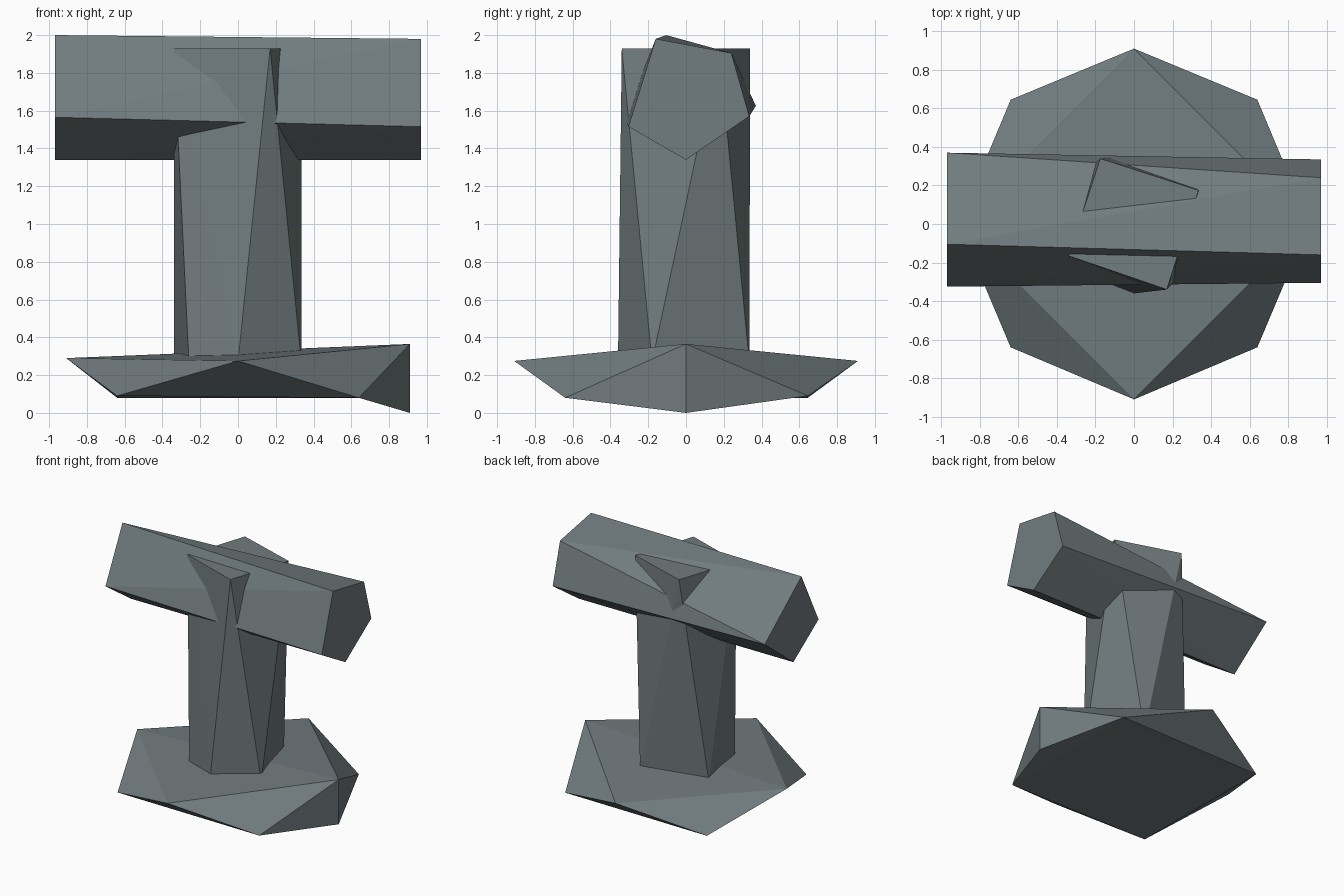
import bpy, bmesh

if "Cube" in bpy.data.objects:
    bpy.data.objects.remove(bpy.data.objects["Cube"])

# Dark slate colour shared by all parts
slate = bpy.data.materials.new("slate")
slate.diffuse_color = (0.165, 0.2, 0.21, 1)
slate.use_nodes = True
slate.node_tree.nodes["Principled BSDF"].inputs["Base Color"].default_value = slate.diffuse_color


def finish(bm, name):
    bmesh.ops.recalc_face_normals(bm, faces=bm.faces)
    mesh = bpy.data.meshes.new(name)
    bm.to_mesh(mesh)
    bm.free()
    mesh.materials.append(slate)
    obj = bpy.data.objects.new(name, mesh)
    bpy.context.collection.objects.link(obj)
    return obj


def faceted_block(name, points):
    bm = bmesh.new()
    for p in points:
        bm.verts.new(p)
    bmesh.ops.convex_hull(bm, input=bm.verts)
    bmesh.ops.dissolve_limit(bm, angle_limit=0.01, verts=bm.verts, edges=bm.edges)
    return finish(bm, name)


# Base: four raised corners on the axes, four low corners on the diagonals
bm = bmesh.new()
top = [bm.verts.new(p) for p in
       [(0.91, 0, 0.365), (0, 0.91, 0.275), (-0.91, 0, 0.29), (0, -0.91, 0.275)]]
low = [bm.verts.new(p) for p in
       [(0.64, 0.645, 0.09), (-0.64, 0.645, 0.08), (-0.64, -0.64, 0.09), (0.64, -0.64, 0.08)]]
toe = bm.verts.new((0.91, 0, 0))
for i in range(4):
    bm.faces.new((top[i], low[i], top[(i + 1) % 4]))
    if i:
        bm.faces.new((low[i - 1], low[i], top[i]))
# Toe under the right corner
bm.faces.new((low[3], toe, top[0]))
bm.faces.new((toe, low[0], top[0]))
bm.faces.new((low[0], toe, low[3]))
# Underside and ridged top
bm.faces.new((low[0], low[3], low[1]))
bm.faces.new((low[1], low[3], low[2]))
bm.faces.new((top[0], top[1], top[2]))
bm.faces.new((top[0], top[2], top[3]))
finish(bm, "base")

# Post: five-sided foot twisting to a four-sided top
foot = [(0, -0.36), (0.335, -0.18), (0.18, 0.335), (-0.34, 0.19), (-0.26, -0.26)]
cap = [(0.17, -0.34), (0.335, 0.175), (-0.175, 0.34), (-0.34, -0.165)]
faceted_block("post", [(x, y, 0.27) for x, y in foot] + [(x, y, 1.93) for x, y in cap])

# Crossbeam: five-sided right end, four-sided left end
right_end = [(-0.16, 1.98), (0.24, 1.905), (0.335, 1.57), (0, 1.34), (-0.305, 1.515)]
left_end = [(-0.105, 2.0), (0.37, 1.625), (0, 1.34), (-0.325, 1.565)]
faceted_block("crossbeam", [(0.97, y, z) for y, z in right_end] + [(-0.97, y, z) for y, z in left_end])
